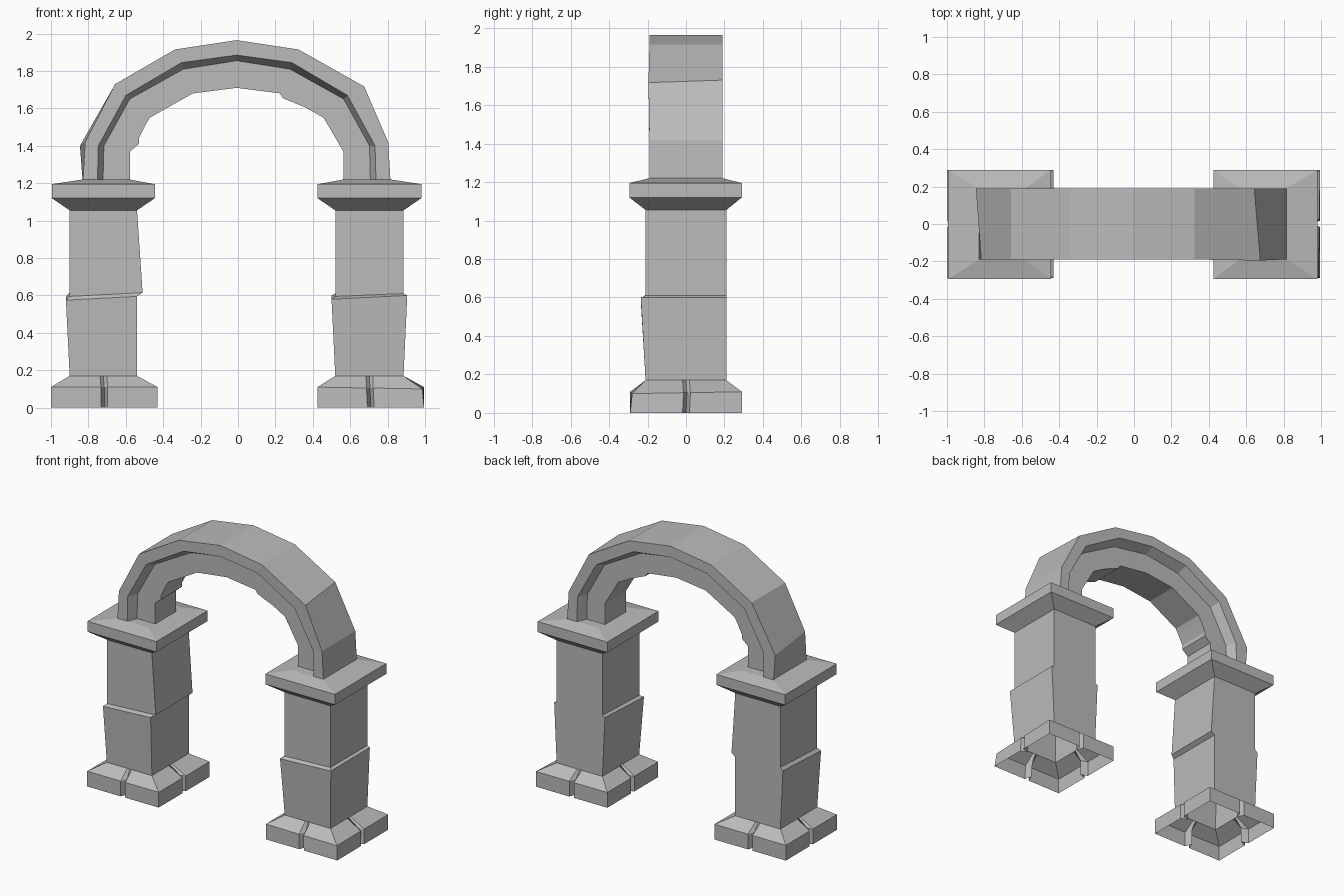
import bpy
import bmesh

cube = bpy.data.objects.get("Cube")
if cube:
    bpy.data.objects.remove(cube, do_unlink=True)

stone = bpy.data.materials.new("grey stone")
stone.use_nodes = True
GREY = (0.5, 0.5, 0.5, 1)
stone.diffuse_color = GREY
stone.node_tree.nodes["Principled BSDF"].inputs["Base Color"].default_value = GREY


def loft(name, rings, cap_start=False, cap_end=False):
    """Skin a series of closed rings with the same point count."""
    bm = bmesh.new()
    rows = [[bm.verts.new(p) for p in ring] for ring in rings]
    n = len(rows[0])
    for a, b in zip(rows, rows[1:]):
        for i in range(n):
            j = (i + 1) % n
            bm.faces.new((a[i], a[j], b[j], b[i]))
    if cap_start:
        bm.faces.new(rows[0][::-1])
    if cap_end:
        bm.faces.new(rows[-1])
    if cap_start and cap_end:
        bmesh.ops.recalc_face_normals(bm, faces=bm.faces)
    mesh = bpy.data.meshes.new(name)
    bm.to_mesh(mesh)
    bm.free()
    mesh.materials.append(stone)
    obj = bpy.data.objects.new(name, mesh)
    bpy.context.collection.objects.link(obj)
    return obj


def rect(x0, x1, y0, y1, z, tilt=0):
    """Rectangle ring; tilt raises the right-hand and back corners."""
    return [(x0, y0, z), (x1, y0, z + tilt), (x1, y1, z + tilt), (x0, y1, z + tilt)]


def cracked(ring, depth, half=0.018):
    """Rectangle ring with a V-shaped crack in the middle of each side."""
    cx = sum(p[0] for p in ring) / 4
    cy = sum(p[1] for p in ring) / 4
    out = []
    for i, (x, y, z) in enumerate(ring):
        u, v, w = ring[(i + 1) % 4]
        mx, my, mz = (x + u) / 2, (y + v) / 2, (z + w) / 2
        length = ((u - x) ** 2 + (v - y) ** 2) ** 0.5
        dx, dy = (u - x) / length * half, (v - y) / length * half
        ix, iy = mx - cx, my - cy
        k = 1 - depth / (ix * ix + iy * iy) ** 0.5
        out += [(x, y, z), (mx - dx, my - dy, mz),
                (cx + ix * k, cy + iy * k, mz), (mx + dx, my + dy, mz)]
    return out


def pillar(side, base_x, shaft_x, cap_x, top_x, worn):
    # plinth, hollow below, with cracked sides
    low, mid = (rect(*base_x, -0.29, 0.29, z) for z in (0, 0.11))
    if side == "left":
        mid[1] = (mid[1][0] - 0.01, mid[1][1] + 0.01, 0.1)
    top = rect(*shaft_x, -0.21, 0.21, 0.17)
    loft(side + "_plinth", [cracked(low, 0.05), cracked(mid, 0.05), cracked(top, 0.003)])
    # worn shaft with a ledge between the two blocks
    loft(side + "_shaft", [top] + worn + [rect(*shaft_x, -0.21, 0.21, 1.055)])
    # capital
    loft(side + "_capital", [
        rect(*shaft_x, -0.21, 0.21, 1.055),
        rect(*cap_x, -0.295, 0.29, 1.12),
        rect(*cap_x, -0.295, 0.29, 1.195),
        rect(*top_x, -0.19, 0.19, 1.22)], cap_end=True)


pillar("right", (-1, -0.43), (-0.9, -0.54), (-0.995, -0.445), (-0.83, -0.58),
       [rect(-0.92, -0.54, -0.225, 0.21, 0.575, 0.02),
        rect(-0.9, -0.51, -0.21, 0.21, 0.595, 0.02)])
pillar("left", (0.425, 0.995), (0.52, 0.885), (0.425, 0.98), (0.565, 0.815),
       [rect(0.5, 0.905, -0.235, 0.21, 0.58, 0.02),
        rect(0.52, 0.885, -0.21, 0.21, 0.595, 0.015)])

# arch: half outlines from foot to crown, outermost first
OUTER = [(0.823, 1.2), (0.81, 1.42), (0.65, 1.73), (0.33, 1.915), (0, 1.965)]
LIP = [(0.745, 1.2), (0.74, 1.4), (0.592, 1.67), (0.295, 1.845), (0, 1.885)]
STEP = [(0.715, 1.2), (0.71, 1.4), (0.572, 1.65), (0.285, 1.81), (0, 1.855)]
INNER = [(0.57, 1.2), (0.57, 1.37), (0.465, 1.55), (0.235, 1.68), (0, 1.71)]
SHIFT, FRONT, RECESS = -0.007, 0.19, 0.12


def station(i, sign):
    pts = [(c[i][0] * sign + SHIFT, y, c[i][1])
           for c, y in zip((OUTER, LIP, STEP, INNER), (FRONT, FRONT, RECESS, RECESS))]
    return [(x, -y, z) for x, y, z in pts] + pts[::-1]


stations = [station(i, -1) for i in range(5)] + [station(i, 1) for i in range(3, -1, -1)]
# worn corners on the outer edge
stations[1][-1] = (-0.845, FRONT, 1.4)
stations[6][0] = (0.675, -FRONT - 0.005, 1.717)
loft("arch", stations, True, True)

# broken stone edges under the arch
for name, outline in (
        ("right_chip", [(-0.577, 1.37), (-0.53, 1.41), (-0.53, 1.44), (-0.49, 1.52), (-0.56, 1.42)]),
        ("left_chip", [(0.22, 1.685), (0.24, 1.655), (0.36, 1.605), (0.34, 1.64)])):
    loft(name, [[(x, y, z) for x, z in outline] for y in (-RECESS, RECESS)], True, True)
